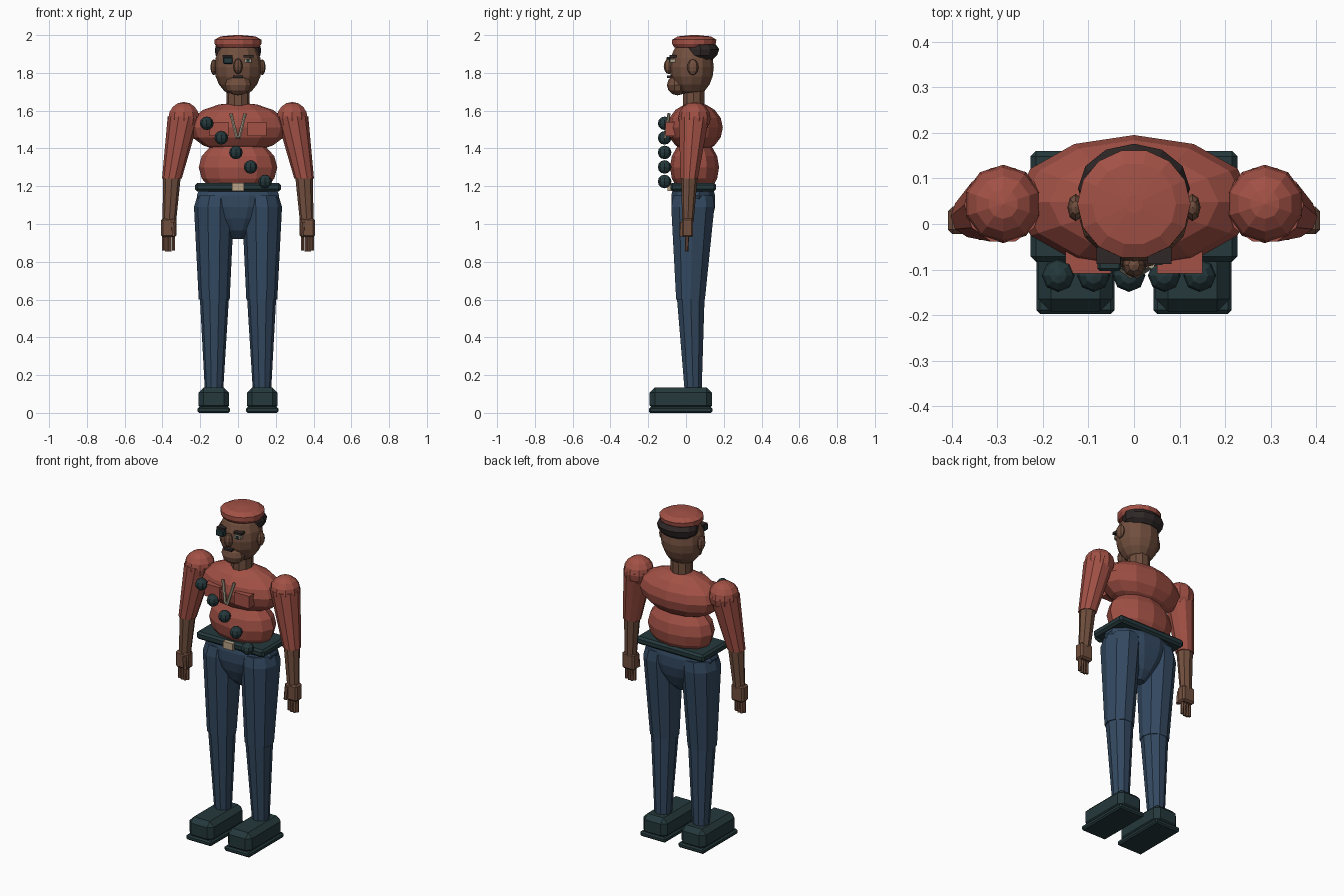
import bpy, bmesh, math
from mathutils import Vector, Matrix

if "Cube" in bpy.data.objects:
    bpy.data.objects.remove(bpy.data.objects["Cube"])


def material(name, rgb):
    m = bpy.data.materials.new(name)
    m.diffuse_color = (*rgb, 1)
    m.use_nodes = True
    m.node_tree.nodes["Principled BSDF"].inputs["Base Color"].default_value = m.diffuse_color
    return m


RED = material("uniform_red", (0.36, 0.082, 0.060))
BLUE = material("trouser_blue", (0.033, 0.066, 0.118))
DARK = material("dark_teal", (0.018, 0.040, 0.045))
SKIN = material("skin_brown", (0.165, 0.078, 0.048))
HAIR = material("hair_black", (0.028, 0.021, 0.020))
TAN = material("buckle_tan", (0.48, 0.36, 0.24))
CLOTH = material("collar_grey", (0.38, 0.34, 0.25))


def finish(name, bm, mat):
    bmesh.ops.recalc_face_normals(bm, faces=bm.faces)
    me = bpy.data.meshes.new(name)
    bm.to_mesh(me)
    bm.free()
    me.materials.append(mat)
    ob = bpy.data.objects.new(name, me)
    bpy.context.collection.objects.link(ob)
    return ob


def loft(name, rings, n, mat, phase=0.0):
    """Stack of elliptical rings (cx, cy, z, rx, ry), capped at both ends."""
    bm = bmesh.new()
    loops = []
    for cx, cy, z, rx, ry in rings:
        loops.append([bm.verts.new((cx + rx * math.cos(phase + 2 * math.pi * i / n),
                                    cy + ry * math.sin(phase + 2 * math.pi * i / n), z))
                      for i in range(n)])
    for a, b in zip(loops, loops[1:]):
        for i in range(n):
            j = (i + 1) % n
            bm.faces.new((a[i], a[j], b[j], b[i]))
    bm.faces.new(loops[0])
    bm.faces.new(loops[-1])
    return finish(name, bm, mat)


def ball(name, c, r, mat, n=10, rows=6):
    bm = bmesh.new()
    bmesh.ops.create_uvsphere(bm, u_segments=n, v_segments=rows, radius=1,
                              matrix=Matrix.LocRotScale(Vector(c), None, Vector(r)))
    return finish(name, bm, mat)


def box(name, lo, hi, mat, bevel=0.0):
    lo, hi = Vector(lo), Vector(hi)
    size = Vector([abs(v) for v in hi - lo])
    bm = bmesh.new()
    bmesh.ops.create_cube(bm, size=1, matrix=Matrix.LocRotScale((lo + hi) / 2, None, size))
    if bevel:
        bmesh.ops.bevel(bm, geom=bm.edges[:], offset=bevel, segments=1, affect='EDGES')
    return finish(name, bm, mat)


def rod(name, a, b, r, mat, n=6):
    a, b = Vector(a), Vector(b)
    bm = bmesh.new()
    rot = (b - a).to_track_quat('Z', 'Y')
    bmesh.ops.create_cone(bm, cap_ends=True, segments=n, radius1=r, radius2=r,
                          depth=(b - a).length, matrix=Matrix.LocRotScale((a + b) / 2, rot, None))
    return finish(name, bm, mat)


for side, s in (("left", 1), ("right", -1)):
    # boots
    box(side + "_boot_sole", (s * .043, -.197, 0), (s * .214, .14, .03), DARK, .008)
    box(side + "_boot", (s * .047, -.192, .01), (s * .210, .137, .135), DARK, .028)
    # legs
    loft(side + "_shin", [(s * .127, .038, .11, .048, .047), (s * .125, .025, .61, .077, .077)], 10, BLUE)
    loft(side + "_thigh", [(s * .126, .024, .60, .082, .080), (s * .127, .036, 1.09, .106, .120),
                           (s * .120, .038, 1.15, .095, .110)], 10, BLUE)
    # arms
    ball(side + "_shoulder", (s * .287, .044, 1.56), (.086, .086, .086), RED, 10, 8)
    loft(side + "_sleeve", [(s * .350, .017, 1.24, .052, .048), (s * .287, .042, 1.57, .085, .085)], 10, RED)
    loft(side + "_forearm", [(s * .364, .010, 1.01, .036, .030), (s * .349, .018, 1.26, .047, .045)], 8, SKIN)
    # hands
    box(side + "_palm", (s * .325, -.022, .93), (s * .408, .038, 1.03), SKIN, .01)
    rod(side + "_thumb", (s * .343, -.022, 1.01), (s * .338, -.024, .935), .012, SKIN)
    for i in range(4):
        x = s * (.342 + i * .0175)
        rod("%s_finger_%d" % (side, i + 1), (x, .006, .95), (x, .004, .855 + .006 * (i in (0, 3))), .0095, SKIN)
    # ears
    ball(side + "_ear", (s * .128, .036, 1.83), (.018, .030, .042), SKIN, 8, 6)
    # collar strips and pockets
    rod(side + "_collar", (s * .038, -.090, 1.585), (s * .006, -.112, 1.455), .0085, CLOTH)
    box(side + "_pocket", (s * .05, -.108, 1.465), (s * .15, -.05, 1.54), RED)
    # eyebrows
    box(side + "_eyebrow", (s * .030, -.088, 1.882), (s * .082, -.050, 1.895), HAIR)

# hips
loft("hips", [(0, .038, .92, .035, .030), (0, .038, .965, .085, .075), (0, .038, 1.03, .160, .105),
              (0, .038, 1.09, .205, .120), (0, .038, 1.15, .226, .120), (0, .038, 1.19, .210, .110)],
     12, BLUE, math.pi / 12)

# belt
box("belt", (-.227, -.083, 1.172), (.227, .160, 1.218), DARK, .012)
box("buckle", (-.032, -.098, 1.174), (.032, -.07, 1.216), TAN)

# torso
ball("abdomen", (0, .045, 1.30), (.208, .130, .155), RED, 12, 8)
ball("chest", (0, .048, 1.51), (.262, .147, .133), RED, 12, 8)

# diagonal row of round charges
for i in range(5):
    ball("round_charge_%d" % (i + 1), (-.166 + .0775 * i, -.113, 1.533 - .077 * i),
         (.036, .036, .036), DARK, 8, 6)

# head
loft("neck", [(0, .040, 1.58, .062, .060), (0, .040, 1.75, .062, .060)], 10, SKIN)
ball("head", (0, .030, 1.83), (.125, .117, .155), SKIN, 12, 10)
ball("jaw", (0, -.045, 1.735), (.072, .056, .054), SKIN, 10, 6)
ball("nose", (0, -.090, 1.835), (.025, .028, .042), SKIN, 8, 6)
box("mouth", (-.026, -.100, 1.774), (.026, -.06, 1.786), HAIR)

# eyepatch and open eye
box("eyepatch", (-.080, -.103, 1.848), (-.028, -.06, 1.885), DARK, .005)
box("eye_white", (.034, -.085, 1.855), (.072, -.05, 1.873), CLOTH)
box("eye_pupil", (.045, -.090, 1.855), (.062, -.05, 1.873), DARK)

# hair
loft("hair", [(0, .072, 1.872, .095, .072), (0, .075, 1.893, .119, .090), (0, .078, 1.925, .123, .098),
              (0, .070, 1.95, .115, .088)], 12, HAIR)

# cap
loft("cap", [(0, .040, 1.935, .112, .105), (0, .042, 1.953, .124, .118), (0, .044, 1.976, .124, .120),
             (0, .044, 1.993, .092, .090), (0, .044, 2.0, .02, .02)], 14, RED)
